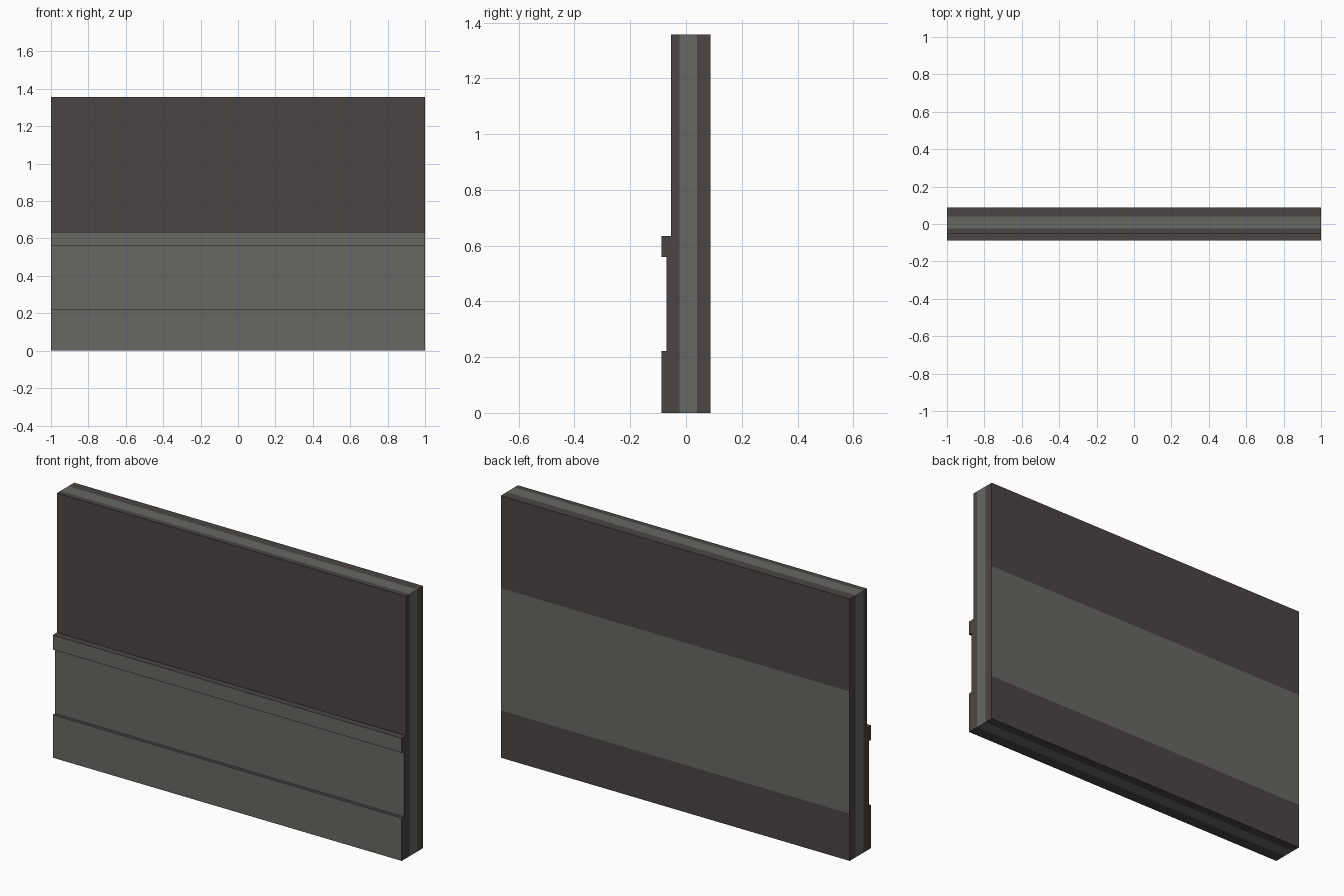
import bpy, bmesh
from mathutils import Vector

if "Cube" in bpy.data.objects:
    bpy.data.objects.remove(bpy.data.objects["Cube"])


def make_material(name, rgb):
    m = bpy.data.materials.new(name)
    m.diffuse_color = (*rgb, 1.0)
    m.use_nodes = True
    m.node_tree.nodes["Principled BSDF"].inputs["Base Color"].default_value = m.diffuse_color
    return m


dark = make_material("dark brown", (0.0685, 0.0595, 0.0561))
grey = make_material("warm grey", (0.136, 0.138, 0.125))

# Wall cross-section (y, z): slab with skirting board, recessed panel and rail
PROFILE = [(0.088, 0), (0.088, 1.357), (-0.053, 1.357), (-0.053, 0.635),
           (-0.088, 0.635), (-0.088, 0.56), (-0.07, 0.56), (-0.07, 0.222),
           (-0.088, 0.222), (-0.088, 0)]
CORE = (-0.024, 0.04)        # grey stripe through the edges
BACK_BAND = (0.245, 0.878)   # grey stripe on the back

bm = bmesh.new()
section = bm.faces.new([bm.verts.new((-1, y, z)) for y, z in PROFILE])
ext = bmesh.ops.extrude_face_region(bm, geom=[section])
moved = [v for v in ext["geom"] if isinstance(v, bmesh.types.BMVert)]
bmesh.ops.translate(bm, vec=(2, 0, 0), verts=moved)
bmesh.ops.recalc_face_normals(bm, faces=bm.faces[:])


def cut(co, normal, faces):
    edges = {e for f in faces for e in f.edges}
    verts = {v for f in faces for v in f.verts}
    bmesh.ops.bisect_plane(bm, geom=list(faces) + list(edges) + list(verts),
                           plane_co=co, plane_no=normal, dist=1e-5)


# Cut stripe borders into the mesh
for y in CORE:
    cut(Vector((0, y, 0)), Vector((0, 1, 0)), bm.faces[:])
for z in BACK_BAND:
    cut(Vector((0, 0, z)), Vector((0, 0, 1)), [f for f in bm.faces if f.normal.y > 0.9])

# Colour by direction and position
for f in bm.faces:
    c, n = f.calc_center_median(), f.normal
    if n.y < -0.9:
        is_grey = c.z < 0.64
    elif n.y > 0.9:
        is_grey = BACK_BAND[0] < c.z < BACK_BAND[1]
    else:
        is_grey = CORE[0] < c.y < CORE[1]
    f.material_index = int(is_grey)

mesh = bpy.data.meshes.new("wall_panel")
bm.to_mesh(mesh)
bm.free()
mesh.materials.append(dark)
mesh.materials.append(grey)
wall = bpy.data.objects.new("wall_panel", mesh)
bpy.context.collection.objects.link(wall)
